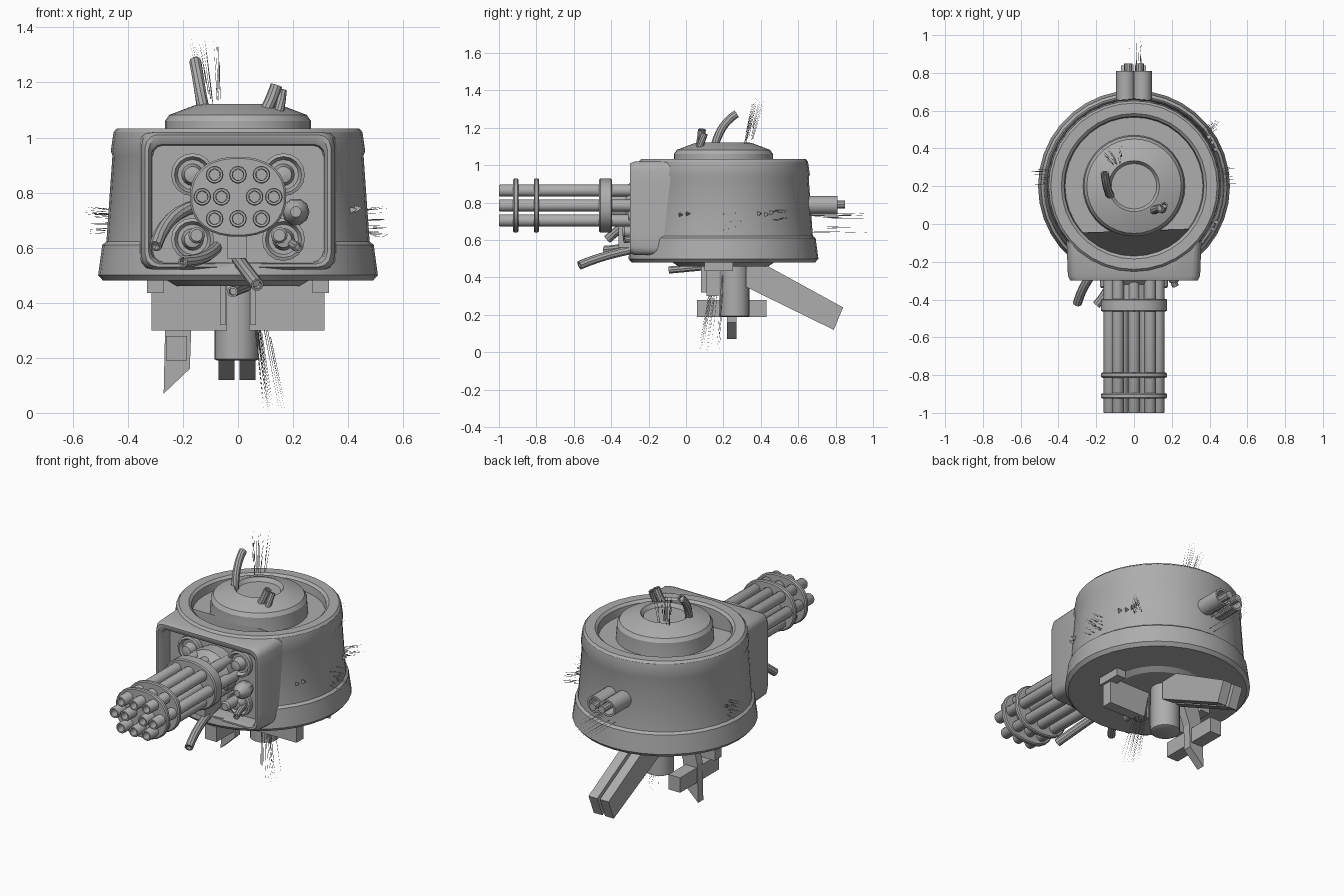
import bpy, bmesh, math, random
from mathutils import Vector

if "Cube" in bpy.data.objects:
    bpy.data.objects.remove(bpy.data.objects["Cube"])

random.seed(4)
grey = bpy.data.materials.new("gun_metal_grey")
grey.diffuse_color = (0.42, 0.42, 0.42, 1)
grey.use_nodes = True
grey.node_tree.nodes["Principled BSDF"].inputs["Base Color"].default_value = grey.diffuse_color
CY = 0.2          # turret axis
GZ = 0.785        # gun axis height


def finish(name, bm, smooth=True):
    bmesh.ops.recalc_face_normals(bm, faces=bm.faces)
    me = bpy.data.meshes.new(name)
    bm.to_mesh(me)
    bm.free()
    me.materials.append(grey)
    ob = bpy.data.objects.new(name, me)
    bpy.context.collection.objects.link(ob)
    bpy.context.view_layer.objects.active = ob
    ob.select_set(True)
    if smooth:
        bpy.ops.object.shade_smooth_by_angle(angle=math.radians(32))
    ob.select_set(False)
    return ob


def loft(name, rings, smooth=True):
    """Skin a list of equal point rings and cap both ends."""
    bm = bmesh.new()
    vs = [[bm.verts.new(p) for p in r] for r in rings]
    n = len(rings[0])
    for a, b in zip(vs, vs[1:]):
        for i in range(n):
            j = (i + 1) % n
            bm.faces.new((a[i], a[j], b[j], b[i]))
    bm.faces.new(vs[0])
    bm.faces.new(vs[-1][::-1])
    return finish(name, bm, smooth)


def ring(center, axis, r, n):
    q = Vector(axis).to_track_quat('Z', 'Y')
    return [Vector(center) + q @ Vector((r * math.cos(t), r * math.sin(t), 0))
            for t in (2 * math.pi * i / n for i in range(n))]


def lathe(name, origin, axis, profile, n=16):
    """Profile of (radius, distance along the axis)."""
    o, a = Vector(origin), Vector(axis).normalized()
    return loft(name, [ring(o + a * h, a, r, n) for r, h in profile])


def hose(name, pts, r=0.022):
    """Bent hose along a quadratic curve."""
    a, b, c = map(Vector, pts)
    rings = []
    for i in range(7):
        t = i / 6
        p = a * (1 - t) ** 2 + b * 2 * t * (1 - t) + c * t * t
        d = (b - a) * (1 - t) + (c - b) * t
        rings.append(ring(p, d, r, 10))
    end = rings[-1]
    mid = sum(end, Vector()) / len(end)
    rings.append([mid + (p - mid) * 0.65 for p in end])
    rings.append([p - d.normalized() * 0.02 for p in rings[-1]])
    loft(name, rings)


def prism(name, poly, axis, lo, hi):
    """Extrude a 2D outline along x (outline y,z) or y (outline x,z)."""
    put = (lambda u, v, w: (w, u, v)) if axis == 'x' else (lambda u, v, w: (u, w, v))
    return loft(name, [[put(u, v, w) for u, v in poly] for w in (lo, hi)], False)


def box(name, x0, x1, y0, y1, z0, z1):
    return prism(name, [(x0, z0), (x1, z0), (x1, z1), (x0, z1)], 'y', y0, y1)


def sparks(name, start, end, spread0, spread1, count):
    """Thin needles fanning out between two spots."""
    bm = bmesh.new()
    for _ in range(count):
        jig = Vector([random.uniform(-1, 1) for _ in range(3)])
        a = Vector(start) + Vector([j * s for j, s in zip(jig, spread0)])
        b = Vector(end) + Vector([j * s for j, s in zip(jig, spread1)])
        a = a.lerp(b, random.uniform(0, 0.4))
        base = [bm.verts.new(p) for p in ring(a, b - a, 0.0016, 3)]
        tip = bm.verts.new(b)
        bm.faces.new(base)
        for i in range(3):
            bm.faces.new((base[i], base[(i + 1) % 3], tip))
    finish(name, bm, False)


# --- turret drum with sunken roof and raised hatch
body = lathe("turret_body", (0, CY, 0), (0, 0, 1), [
    (0.12, 0.46), (0.24, 0.46), (0.27, 0.48), (0.49, 0.48), (0.508, 0.50), (0.493, 0.61),
    (0.478, 0.622), (0.456, 0.935), (0.462, 0.95), (0.452, 1.02), (0.44, 1.033),
    (0.385, 1.033), (0.37, 1.02), (0.365, 0.975), (0.27, 0.975), (0.265, 1.035),
    (0.265, 1.06), (0.25, 1.082), (0.155, 1.118), (0.135, 1.122), (0.12, 1.10), (0.02, 1.10)], 36)

cutter = box("mount_cutter", -0.312, 0.312, -0.45, -0.19, 0.545, 0.975)
mod = body.modifiers.new("mount_recess", 'BOOLEAN')
mod.operation = 'DIFFERENCE'
mod.object = cutter
bpy.context.view_layer.objects.active = body
bpy.ops.object.modifier_apply(modifier=mod.name)
bpy.data.objects.remove(cutter)


# --- gun housing: rounded frame that fades into the drum
def frame(hw, z0, z1, r, y=None):
    pts = []
    corners = [(hw - r, z1 - r, 0), (r - hw, z1 - r, 90), (r - hw, z0 + r, 180), (hw - r, z0 + r, 270)]
    for k, (cx, cz, a0) in enumerate(corners):
        arc = [(cx + r * math.cos(math.radians(a0 + s)), cz + r * math.sin(math.radians(a0 + s)))
               for s in (0, 30, 60, 90)]
        nx, nz, na = corners[(k + 1) % 4]
        e = (nx + r * math.cos(math.radians(na)), nz + r * math.sin(math.radians(na)))
        pts += arc + [(arc[-1][0] + (e[0] - arc[-1][0]) * t / 6,
                       arc[-1][1] + (e[1] - arc[-1][1]) * t / 6) for t in range(1, 6)]
    return [(x, y if y is not None else CY - math.sqrt(0.42 ** 2 - x * x), z) for x, z in pts]


def back(hw, z0, z1, r):
    # stop inside the drum wall so the roof recess stays clear
    return [(x, max(y, -0.205), z) for x, y, z in frame(hw, z0, z1, r)]


loft("gun_housing", [
    back(0.36, 0.52, 1.02, 0.04), frame(0.35, 0.52, 1.02, 0.045, -0.275),
    frame(0.337, 0.53, 1.01, 0.045, -0.30), frame(0.325, 0.54, 1.00, 0.045, -0.30),
    frame(0.315, 0.545, 0.975, 0.04, -0.285), frame(0.31, 0.548, 0.972, 0.04, -0.205)])

# --- corner sockets and pistons behind the gun
for sx in (-1, 1):
    for z in (0.865, 0.63):
        lathe("mount_socket", (sx * 0.165, -0.2, z), (0, -1, 0),
              [(0.078, 0), (0.078, 0.03), (0.066, 0.035), (0.055, 0.015), (0.04, 0.015), (0.03, 0.06), (0.01, 0.065)])
    lathe("mount_piston", (sx * 0.15, -0.2, 0.645), (0, -1, 0),
          [(0.03, 0), (0.03, 0.13), (0.022, 0.14)], 12)
lathe("joint_ball", (0.21, -0.2, 0.73), (0, -1, 0), [(0.035, 0), (0.05, 0.04), (0.045, 0.08), (0.02, 0.11)], 10)
lathe("gun_hub", (0, -0.2, GZ), (0, -1, 0), [(0.14, 0), (0.14, 0.08), (0.1, 0.12), (0.1, 0.2)], 20)
box("gun_bracket", -0.04, 0.03, -0.36, -0.2, 0.56, 0.68)

# --- ten rotary barrels with clamps
spots = [(x, z) for z in (-0.08, 0.08) for x in (-0.085, 0, 0.085)] + [(x, 0) for x in (-0.13, -0.06, 0.06, 0.13)]
for x, z in spots:
    lathe("gun_barrel", (x, 0, GZ + z), (0, -1, 0),
          [(0.032, 0.22), (0.032, 0.995), (0.029, 1.0), (0.021, 1.0), (0.019, 0.92)], 14)


def oval(y, s):
    out = []
    for i in range(32):
        c, d = math.cos(i * math.pi / 16), math.sin(i * math.pi / 16)
        f = (abs(c) ** 2.3 + abs(d) ** 2.3) ** (-1 / 2.3)
        out.append((0.175 * s * c * f, y, GZ + 0.145 * s * d * f))
    return out


for y, w in ((-0.91, 0.014), (-0.80, 0.014), (-0.43, 0.034)):
    loft("barrel_clamp", [oval(y - w, 0.96), oval(y - w + 0.006, 1), oval(y + w - 0.006, 1), oval(y + w, 0.96)])

# --- rear exhausts
for sx in (-1, 1):
    lathe("exhaust_pipe", (sx * 0.044, 0.58, 0.787), (0, 1, 0),
          [(0.05, 0), (0.05, 0.23), (0.038, 0.23), (0.035, 0.15)])
    lathe("exhaust_core", (sx * 0.03, 0.7, 0.79), (0, 1, 0), [(0.022, 0), (0.022, 0.15), (0.012, 0.15)], 10)

# --- pedestal and broken legs
lathe("pedestal", (-0.005, 0.26, 0), (0, 0, 1), [(0.07, 0.19), (0.08, 0.195), (0.08, 0.48)], 20)
for sx in (-1, 1):
    prism("rear_leg", [(0.42, 0.47), (0.84, 0.24), (0.79, 0.12), (0.32, 0.35), (0.32, 0.47)], 'x',
          *sorted((sx * 0.009 - 0.003, sx * 0.067 - 0.003)))
    prism("side_leg", [(sx * 0.04, 0.30), (sx * 0.315, 0.30), (sx * 0.315, 0.485), (sx * 0.04, 0.485)], 'y', 0.11, 0.175)
    box("leg_bracket", sx * 0.3 - 0.03, sx * 0.3 + 0.03, 0.1, 0.25, 0.435, 0.49)
    box("front_strut", sx * 0.055 - 0.01, sx * 0.055 + 0.01, 0.08, 0.12, 0.32, 0.47)
prism("left_leg", [(-0.1, 0.48), (-0.22, 0.48), (-0.265, 0.3), (-0.27, 0.07), (-0.175, 0.16), (-0.17, 0.3)], 'y', 0.22, 0.27)
box("left_foot_bar", -0.262, -0.185, 0.06, 0.43, 0.19, 0.28)

# --- torn hoses
hose("roof_hose", [(-0.125, 0.15, 1.09), (-0.145, 0.18, 1.22), (-0.155, 0.27, 1.275)])
hose("roof_stub", [(0.095, 0.07, 1.09), (0.12, 0.08, 1.13), (0.14, 0.085, 1.19)])
hose("roof_stub_small", [(0.145, 0.07, 1.08), (0.155, 0.08, 1.12), (0.16, 0.10, 1.17)], 0.018)
hose("front_hose_left", [(-0.15, -0.2, 0.75), (-0.26, -0.28, 0.73), (-0.30, -0.42, 0.605)], 0.024)
hose("front_hose_long", [(0.0, -0.22, 0.56), (0.02, -0.42, 0.53), (0.07, -0.57, 0.465)], 0.024)
hose("front_hose_low", [(-0.08, -0.2, 0.60), (-0.12, -0.34, 0.55), (-0.20, -0.43, 0.55)])
hose("under_hose", [(0.03, 0.12, 0.46), (0.0, 0.02, 0.45), (-0.02, -0.09, 0.44)], 0.02)
hose("front_stub", [(0.19, -0.2, 0.62), (0.2, -0.28, 0.61), (0.22, -0.33, 0.60)], 0.018)

# --- spark bursts
sparks("roof_sparks", (-0.09, 0.33, 1.11), (-0.12, 0.39, 1.35), (0.03, 0.025, 0.01), (0.06, 0.04, 0.02), 16)
sparks("under_sparks", (0.07, 0.17, 0.42), (0.135, 0.12, 0.02), (0.02, 0.03, 0.02), (0.045, 0.06, 0.02), 18)
sparks("rear_sparks", (0, 0.66, 0.69), (0, 0.97, 0.69), (0.035, 0.01, 0.05), (0.045, 0.03, 0.055), 16)
for sx in (-1, 1):
    sparks("side_sparks", (sx * 0.45, 0.25, 0.69), (sx * 0.54, 0.25, 0.69), (0.01, 0.05, 0.05), (0.02, 0.05, 0.06), 18)
sparks("corner_sparks", (0.37, 0.47, 0.73), (0.45, 0.53, 0.74), (0.02, 0.02, 0.03), (0.02, 0.03, 0.03), 14)

# --- torn plating on the drum side
for ang, z in ((-29, 0.735), (-24, 0.74), (24, 0.74), (29, 0.735), (33, 0.745)):
    a = math.radians(ang)
    p = Vector((0.462 * math.cos(a), CY + 0.462 * math.sin(a), z))
    lathe("torn_plate", p, (math.cos(a), math.sin(a), 0.15), [(0.018, 0), (0.003, 0.03)], 3)
